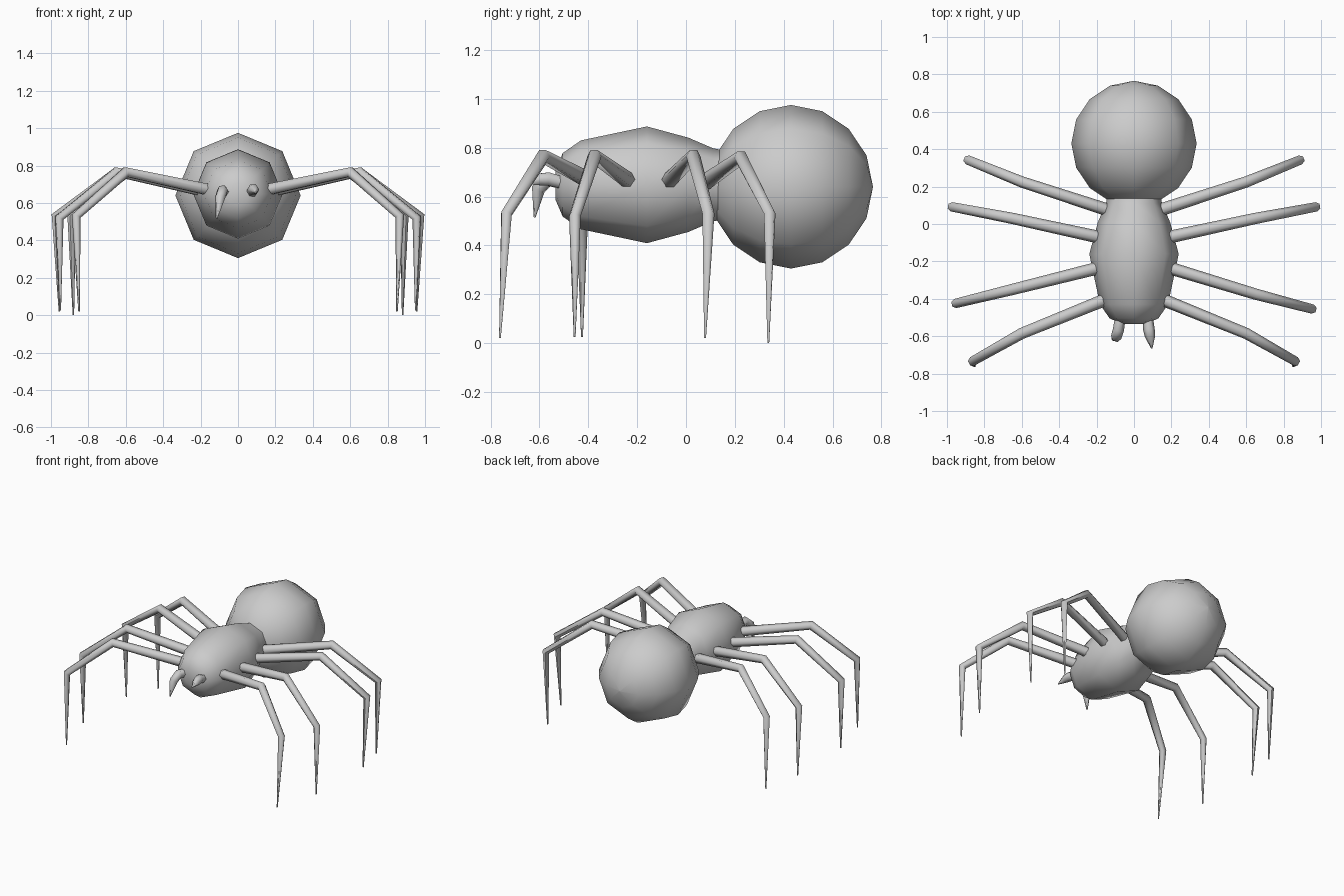
import bpy
import bmesh
from math import cos, sin, pi, radians
from mathutils import Vector

if "Cube" in bpy.data.objects:
    bpy.data.objects.remove(bpy.data.objects["Cube"])


def finish(bm, name, angle):
    bmesh.ops.recalc_face_normals(bm, faces=bm.faces)
    me = bpy.data.meshes.new(name)
    bm.to_mesh(me)
    bm.free()
    ob = bpy.data.objects.new(name, me)
    bpy.context.collection.objects.link(ob)
    bpy.context.view_layer.objects.active = ob
    ob.select_set(True)
    bpy.ops.object.shade_smooth_by_angle(angle=radians(angle))
    ob.select_set(False)
    return ob


def skin(bm, rings):
    # bridge successive rings of vertices and cap both ends
    n = len(rings[0])
    for a, b in zip(rings, rings[1:]):
        for i in range(n):
            j = (i + 1) % n
            bm.faces.new((a[i], a[j], b[j], b[i]))
    bm.faces.new(rings[0])
    bm.faces.new(rings[-1])


def lathe_y(name, profile, z, sides=8):
    bm = bmesh.new()
    rings = [[bm.verts.new((r * cos(2 * pi * i / sides), y, z + r * sin(2 * pi * i / sides)))
              for i in range(sides)] for y, r in profile]
    skin(bm, rings)
    return finish(bm, name, 60)


def limb(name, points, radii, sides=6):
    # tapered tube through the joints
    pts = [Vector(p) for p in points]
    dirs = [(b - a).normalized() for a, b in zip(pts, pts[1:])]
    tangents = [dirs[0]] + [(a + b).normalized() for a, b in zip(dirs, dirs[1:])] + [dirs[-1]]
    ref = (pts[-1] - pts[0]).cross(Vector((0, 0, 1))).normalized()
    bm = bmesh.new()
    rings = []
    for p, t, r in zip(pts, tangents, radii):
        u = (ref - t * ref.dot(t)).normalized()
        v = t.cross(u)
        rings.append([bm.verts.new(p + r * (u * cos(2 * pi * i / sides) + v * sin(2 * pi * i / sides)))
                      for i in range(sides)])
    skin(bm, rings)
    return finish(bm, name, 65)


# abdomen: eight-sided ball with poles along y
R = 0.335
lathe_y("abdomen", [(0.43 - R * cos(a * pi / 8), max(R * sin(a * pi / 8), 0.004))
                    for a in range(9)], 0.64)

# head and thorax
lathe_y("thorax", [(-0.535, 0.06), (-0.505, 0.13), (-0.43, 0.182), (-0.16, 0.239),
                   (0.01, 0.193), (0.11, 0.15), (0.16, 0.14)], 0.648)

# legs: root, knee, ankle, foot
legs = {
    "front_leg": [(0.155, -0.405, 0.67), (0.60, -0.585, 0.765), (0.865, -0.735, 0.53), (0.85, -0.762, 0.02)],
    "second_leg": [(0.19, -0.235, 0.665), (0.65, -0.375, 0.765), (0.955, -0.455, 0.52), (0.95, -0.456, 0.025)],
    "third_leg": [(0.19, -0.07, 0.665), (0.65, 0.03, 0.765), (0.975, 0.092, 0.53), (0.955, 0.078, 0.02)],
    "rear_leg": [(0.155, 0.08, 0.66), (0.60, 0.225, 0.76), (0.89, 0.343, 0.53), (0.88, 0.337, 0.0)],
}
for name, pts in legs.items():
    for side, label in ((1, "right"), (-1, "left")):
        # the left second leg is swung slightly backwards
        shift = (0, 0.025, 0.03, 0.03) if (name, side) == ("second_leg", -1) else (0,) * 4
        limb(f"{name}_{label}", [(side * x, y + s, z) for (x, y, z), s in zip(pts, shift)],
             (0.034, 0.030, 0.025, 0.004))

# fangs: the left hangs down, the right points forward
limb("fang_left", [(-0.072, -0.49, 0.652), (-0.083, -0.565, 0.667), (-0.095, -0.605, 0.63),
                   (-0.115, -0.62, 0.515)], (0.028, 0.03, 0.029, 0.004))
limb("fang_right", [(0.072, -0.49, 0.652), (0.08, -0.565, 0.672), (0.086, -0.60, 0.67),
                    (0.095, -0.665, 0.655)], (0.028, 0.031, 0.028, 0.004))
